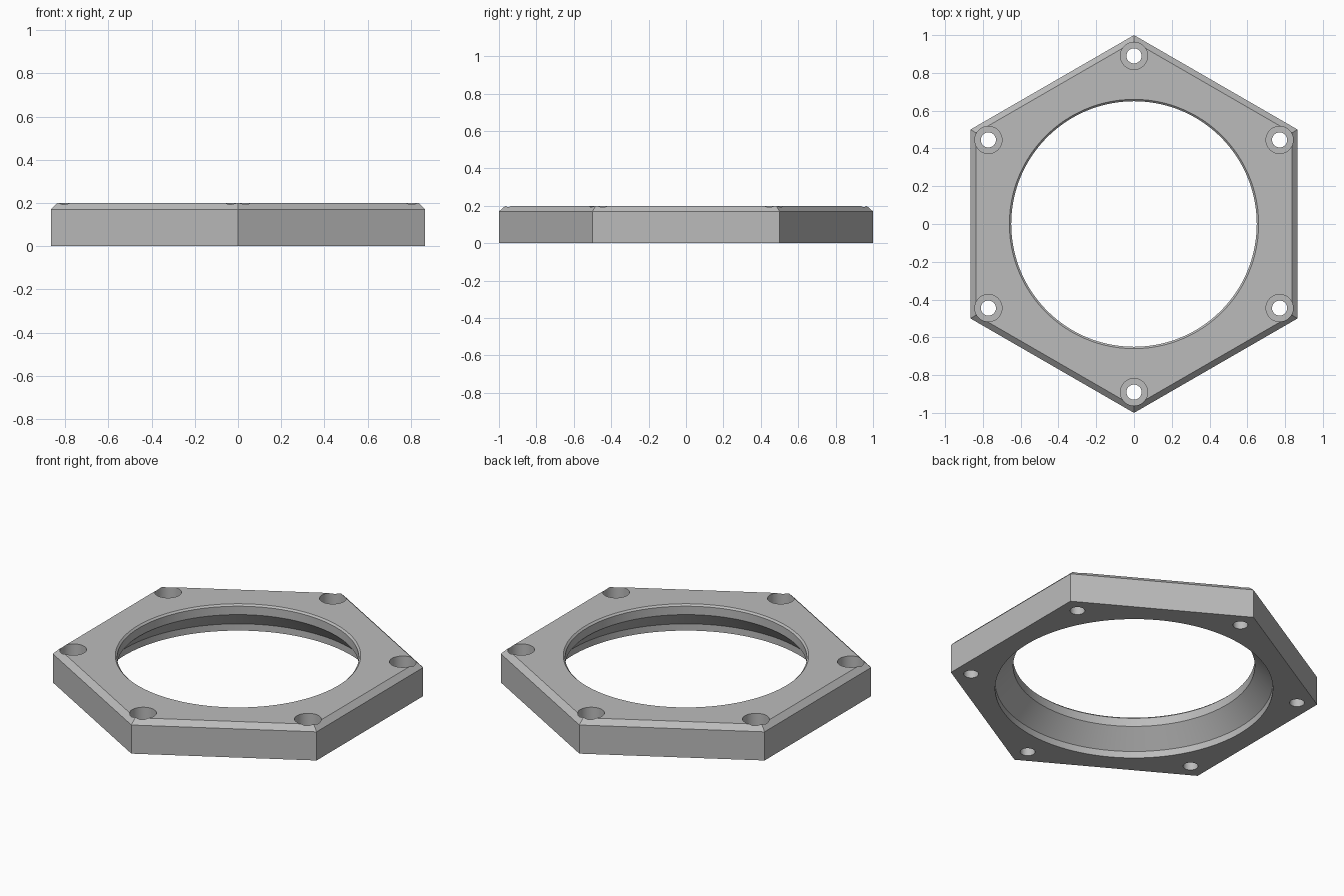
import bpy
import bmesh
from math import pi, sin, cos, radians

cube = bpy.data.objects.get("Cube")
if cube:
    bpy.data.objects.remove(cube, do_unlink=True)

HEIGHT = 0.2
CHAMFER = 0.03
HOLE_RADIUS_POS = 0.89

grey = bpy.data.materials.new("plain grey")
grey.use_nodes = True
colour = (0.5, 0.5, 0.5, 1)
grey.diffuse_color = colour
grey.node_tree.nodes["Principled BSDF"].inputs["Base Color"].default_value = colour


def lathe(name, profile, sides, start=0.0, centres=((0, 0),)):
    """Closed solid of stacked (radius, height) rings, repeated at each centre."""
    bm = bmesh.new()
    for cx, cy in centres:
        rings = []
        for r, z in profile:
            angles = [start + 2 * pi * i / sides for i in range(sides)]
            rings.append([bm.verts.new((cx + r * cos(a), cy + r * sin(a), z)) for a in angles])
        bm.faces.new(rings[0][::-1])
        bm.faces.new(rings[-1])
        for low, high in zip(rings, rings[1:]):
            for i in range(sides):
                j = (i + 1) % sides
                bm.faces.new((low[i], low[j], high[j], high[i]))
    mesh = bpy.data.meshes.new(name)
    bm.to_mesh(mesh)
    bm.free()
    mesh.materials.append(grey)
    obj = bpy.data.objects.new(name, mesh)
    bpy.context.collection.objects.link(obj)
    return obj


def cut(target, cutter):
    """Subtract the cutter from the target, then discard it."""
    mod = target.modifiers.new(cutter.name, 'BOOLEAN')
    mod.operation = 'DIFFERENCE'
    mod.solver = 'EXACT'
    mod.object = cutter
    bpy.context.view_layer.objects.active = target
    bpy.ops.object.modifier_apply(modifier=mod.name)
    bpy.data.objects.remove(cutter, do_unlink=True)


# Hexagonal plate with a chamfered upper edge
top_radius = 1 - CHAMFER / cos(radians(30))
plate = lathe("hexagonal_ring_plate",
              [(1, 0), (1, HEIGHT - CHAMFER), (top_radius, HEIGHT)], 6, radians(30))

# Stepped central bore: wide recess, cone, narrow neck, small top chamfer
bore = lathe("bore_cutter",
             [(0.747, -0.1), (0.747, 0.04), (0.65, 0.14), (0.65, 0.19),
              (0.66, HEIGHT), (0.66, 0.3)], 128)
cut(plate, bore)

# Counterbored screw hole at each corner
corners = [(HOLE_RADIUS_POS * cos(radians(30 + 60 * i)),
            HOLE_RADIUS_POS * sin(radians(30 + 60 * i))) for i in range(6)]
holes = lathe("screw_hole_cutter",
              [(0.04, -0.1), (0.04, 0.11), (0.072, 0.11), (0.072, 0.3)], 40, 0, corners)
cut(plate, holes)

# Smooth the round walls, keep the machined edges crisp
bpy.ops.object.select_all(action='DESELECT')
plate.select_set(True)
bpy.context.view_layer.objects.active = plate
bpy.ops.object.shade_smooth_by_angle(angle=radians(30))
